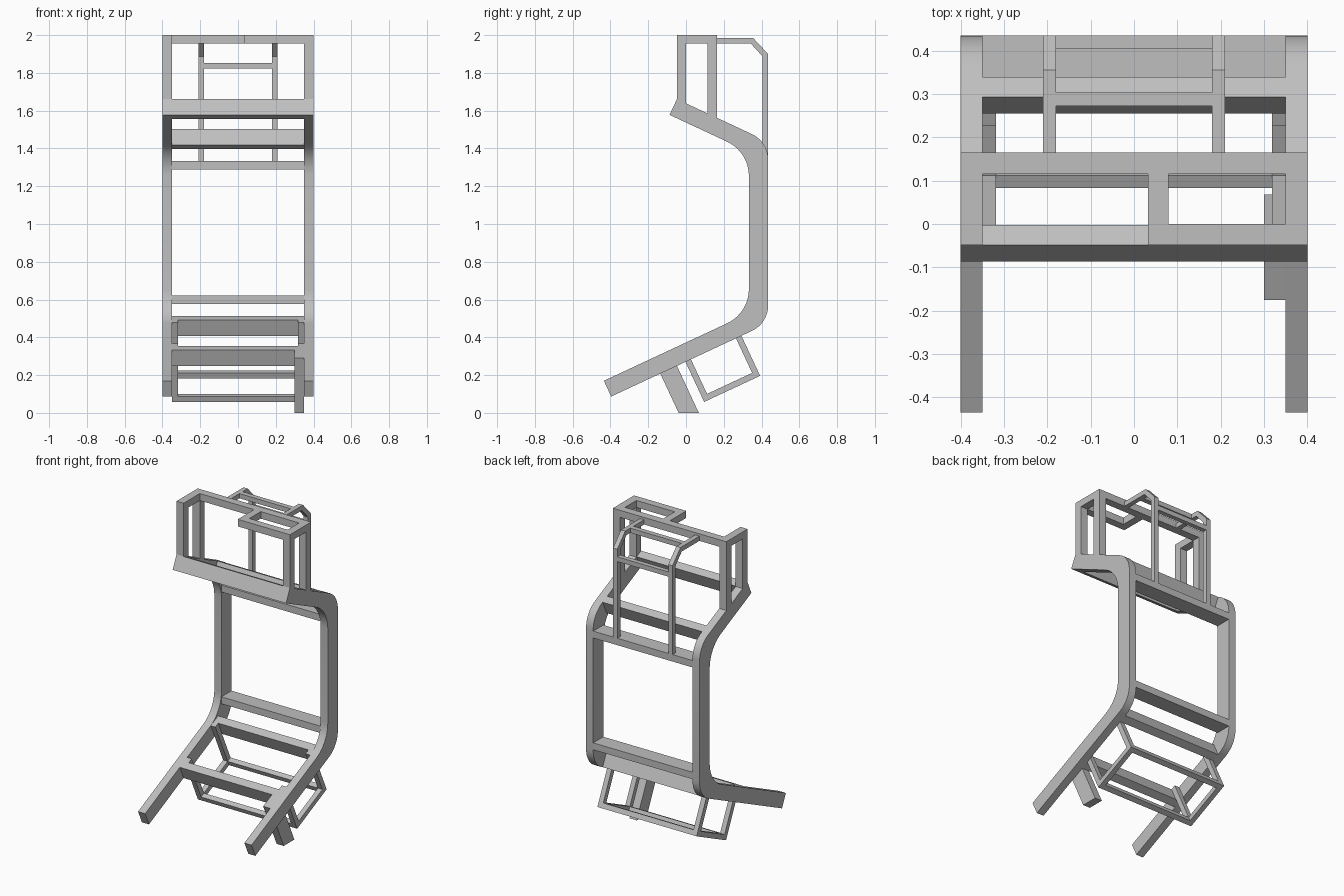
import bpy, bmesh, math
from mathutils import Vector

cube = bpy.data.objects.get("Cube")
if cube:
    bpy.data.objects.remove(cube, do_unlink=True)

grey = bpy.data.materials.new("frame_grey")
grey.use_nodes = True
grey.diffuse_color = (0.52, 0.52, 0.52, 1)
grey.node_tree.nodes["Principled BSDF"].inputs["Base Color"].default_value = (0.52, 0.52, 0.52, 1)

SLOPE = math.radians(25)
C, S = math.cos(SLOPE), math.sin(SLOPE)
DEPTH = 0.092               # rail depth on the sloped parts
MIRROR_Z = 1.91             # the upper bend mirrors the lower one
INNER, OUTER = 0.35, 0.40   # x range of the side rails
FRONT_BAR, REAR_BAR, BAR = 0.384, 0.761, 0.05


def on_slope(u, v):
    """Point u along the lower sloped rail and v below its top edge."""
    return (-0.435 + u * C + v * S, 0.17 + u * S - v * C)


def slope_rect(u0, u1, v0, v1):
    return [on_slope(u0, v0), on_slope(u1, v0), on_slope(u1, v1), on_slope(u0, v1)]


def flip(points):
    return [(y, MIRROR_Z - z) for y, z in points]


def rect(y0, y1, z0, z1):
    return [(y0, z0), (y1, z0), (y1, z1), (y0, z1)]


def prism(name, profile, x0, x1, smooth=False):
    """Extrude a (y, z) profile from x0 to x1."""
    bm = bmesh.new()
    face = bm.faces.new([bm.verts.new((x0, y, z)) for y, z in profile])
    ext = bmesh.ops.extrude_face_region(bm, geom=[face])
    moved = [g for g in ext["geom"] if isinstance(g, bmesh.types.BMVert)]
    bmesh.ops.translate(bm, verts=moved, vec=(x1 - x0, 0, 0))
    bmesh.ops.recalc_face_normals(bm, faces=bm.faces[:])
    mesh = bpy.data.meshes.new(name)
    bm.to_mesh(mesh)
    bm.free()
    mesh.materials.append(grey)
    obj = bpy.data.objects.new(name, mesh)
    bpy.context.collection.objects.link(obj)
    if smooth:
        bpy.ops.object.select_all(action="DESELECT")
        obj.select_set(True)
        bpy.context.view_layer.objects.active = obj
        bpy.ops.object.shade_smooth_by_angle(angle=math.radians(30))
    return obj


def pair(name, profile, x0, x1, smooth=False):
    prism("left_" + name, profile, x0, x1, smooth)
    prism("right_" + name, profile, -x1, -x0, smooth)


def bend(v, y, radius, steps=10):
    """Arc from the slope line at depth v into the vertical line at y."""
    start = Vector(on_slope(0, v))
    corner = Vector((y, start.y + (y - start.x) * S / C))
    turn = math.pi / 2 - SLOPE
    tangent = corner - Vector((C, S)) * radius * math.tan(turn / 2)
    centre = tangent + Vector((-S, C)) * radius
    angles = [SLOPE - math.pi / 2 + turn * i / steps for i in range(steps + 1)]
    return [(centre.x + radius * math.cos(a), centre.y + radius * math.sin(a)) for a in angles]


# Bent side rails
inner = bend(0, 0.333, 0.2)
outer = bend(DEPTH, 0.435, 0.15)
upper_end = flip([on_slope(FRONT_BAR, 0), on_slope(FRONT_BAR, DEPTH)])
rail = ([on_slope(0, 0)] + inner + flip(inner[::-1]) + upper_end
        + flip(outer) + outer[::-1] + [on_slope(0, DEPTH)])
pair("side_rail", rail, INNER, OUTER, smooth=True)

# Cross bars on the slopes and on the upright section
for label, u in (("front", FRONT_BAR), ("rear", REAR_BAR)):
    bar = slope_rect(u, u + BAR, 0, DEPTH)
    prism("lower_%s_cross_bar" % label, bar, -INNER, INNER)
    prism("upper_%s_cross_bar" % label, flip(bar), -INNER, INNER)
back_bar = rect(0.333, 0.435, 0.577, 0.621)
prism("lower_back_cross_bar", back_bar, -INNER, INNER)
prism("upper_back_cross_bar", flip(back_bar), -INNER, INNER)

# Single foot inside the left rail, cut flat at the ground
foot = [on_slope(u, 0) for u in (0.287, FRONT_BAR)]
foot += [(y + z * S / C, 0) for y, z in reversed(foot)]
prism("foot", foot, 0.30, INNER)

# Hanging lower basket between the front and rear bars
THIN, DROP = 0.032, 0.326
u0, u1 = FRONT_BAR + BAR, REAR_BAR
for label, a, b in (("front", u0, u0 + THIN), ("rear", u1 - THIN, u1)):
    pair("basket_%s_upright" % label, slope_rect(a, b, 0, DROP), 0.318, INNER)
    prism("basket_%s_bar" % label, slope_rect(a, b, DROP - THIN, DROP), -0.318, 0.318)
pair("basket_side_bar", slope_rect(u0 + THIN, u1 - THIN, DROP - THIN, DROP), 0.318, INNER)

# Upper cage posts, standing on the sloped rail
(end_y, end_z) = upper_end[1]
FRONT, FRONT_IN, BACK_IN, BACK = end_y, 0.0, 0.115, 0.165
TOP, UNDER = 2.0, 1.955


def rail_top(y):
    return end_z - (y - end_y) * S / C


for label, a, b in (("front", FRONT, FRONT_IN), ("rear", BACK_IN, BACK)):
    pair("cage_%s_post" % label, [(a, rail_top(a)), (b, rail_top(b)), (b, TOP), (a, TOP)], INNER, OUTER)

# Upper cage top bars, with a small tray frame on the left half
pair("cage_side_bar", rect(FRONT_IN, BACK_IN, UNDER, TOP), INNER, OUTER)
prism("cage_rear_bar", rect(BACK_IN, BACK, UNDER, TOP), -INNER, INNER)
prism("tray_front_bar", rect(FRONT, FRONT_IN, UNDER, TOP), 0.032, INNER)
prism("tray_side_bar", rect(FRONT_IN, BACK_IN, UNDER, TOP), 0.032, 0.08)

# Rear hoop with two cross bars
hoop = [(BACK, 1.985), (0.355, 1.985), (0.435, 1.9), (0.435, 1.333),
        (0.405, 1.333), (0.405, 1.888), (0.343, 1.955), (BACK, 1.955)]
pair("hoop_leg", hoop, 0.18, 0.21)
prism("hoop_top_bar", rect(0.272, 0.304, 1.955, 1.985), -0.18, 0.18)
prism("hoop_back_bar", rect(0.405, 0.435, 1.822, 1.852), -0.18, 0.18)
